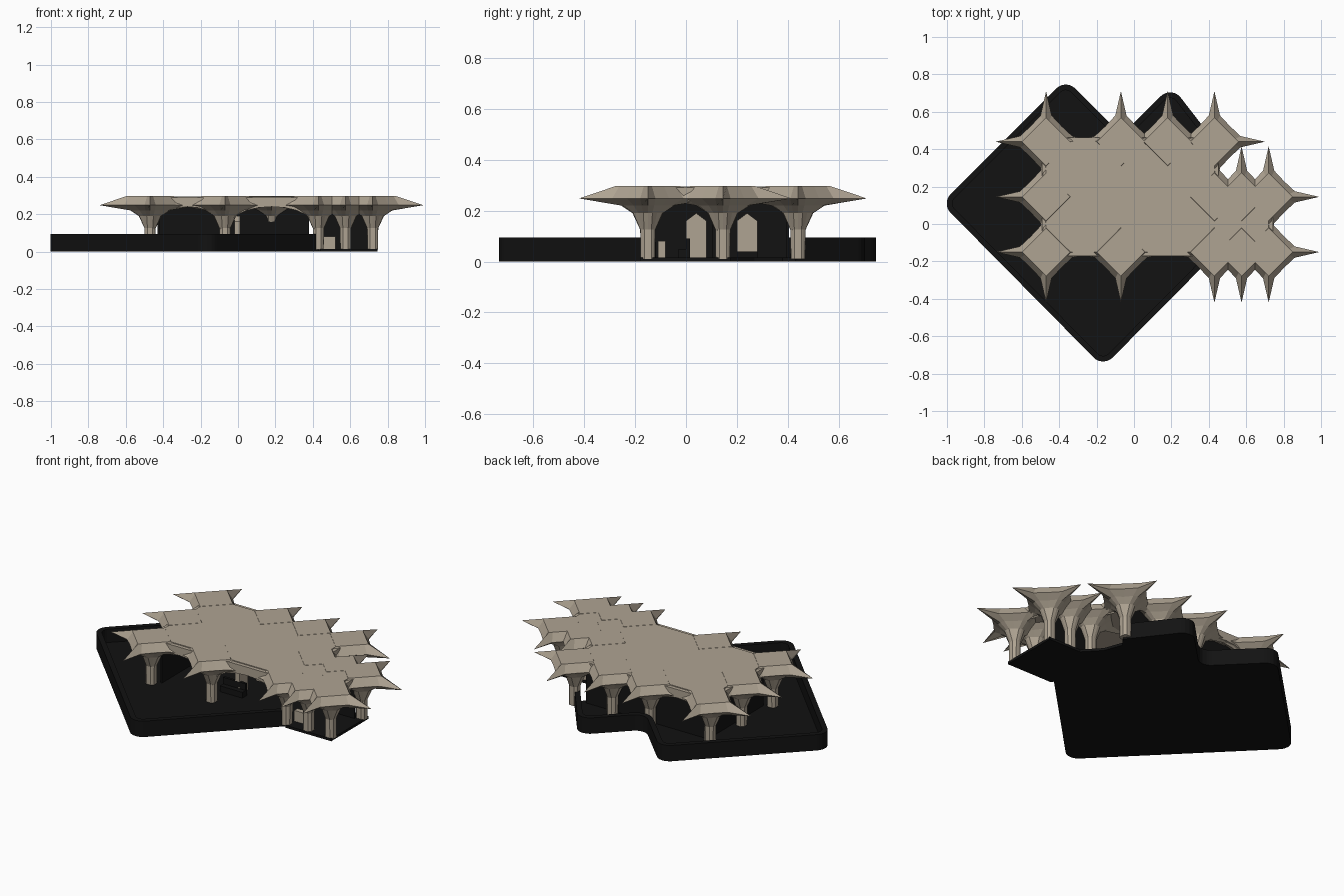
import bpy, bmesh, math
from mathutils import Vector

if "Cube" in bpy.data.objects:
    bpy.data.objects.remove(bpy.data.objects["Cube"])


def material(name, rgb):
    m = bpy.data.materials.new(name)
    m.diffuse_color = (*rgb, 1)
    m.use_nodes = True
    m.node_tree.nodes["Principled BSDF"].inputs["Base Color"].default_value = m.diffuse_color
    return m


STONE = material("stone", (0.43, 0.37, 0.29))
DARK = material("dark", (0.006, 0.006, 0.006))


def finish(name, bm, mat):
    bmesh.ops.recalc_face_normals(bm, faces=bm.faces)
    me = bpy.data.meshes.new(name)
    bm.to_mesh(me)
    bm.free()
    me.materials.append(mat)
    ob = bpy.data.objects.new(name, me)
    bpy.context.collection.objects.link(ob)
    return ob


def prism(name, pts, offset, mat):
    """Extrude a closed loop of 3D points along offset."""
    bm = bmesh.new()
    f = bm.faces.new([bm.verts.new(p) for p in pts])
    top = bmesh.ops.extrude_face_region(bm, geom=[f])["geom"]
    bmesh.ops.translate(bm, vec=offset, verts=[v for v in top if isinstance(v, bmesh.types.BMVert)])
    if not any(f2 for f2 in bm.faces if f2 == f):
        bm.faces.new([v for v in f.verts])
    return finish(name, bm, mat)


def slab(name, pts, z0, z1, mat):
    return prism(name, [(x, y, z0) for x, y in pts], (0, 0, z1 - z0), mat)


def box(name, x0, x1, y0, y1, z0, z1, mat):
    return slab(name, [(x0, y0), (x1, y0), (x1, y1), (x0, y1)], z0, z1, mat)


def rounded(pts, r, n=6):
    """Round the inner corners of an open path."""
    out = [Vector(pts[0])]
    for a, b, c in zip(pts, pts[1:], pts[2:]):
        a, b, c = Vector(a), Vector(b), Vector(c)
        u, v = (a - b).normalized(), (c - b).normalized()
        half = u.angle(v) / 2
        centre = b + (u + v).normalized() * (r / math.sin(half))
        p0, p1 = b + u * r / math.tan(half), b + v * r / math.tan(half)
        for i in range(n + 1):
            d = (p0.lerp(p1, i / n) - centre).normalized()
            out.append(centre + d * r)
    out.append(Vector(pts[-1]))
    return out


# Ground tray: thin floor and raised rim
path = rounded([(0.43, -0.165), (-0.165, -0.765), (-1.03, 0.11), (-0.365, 0.775),
                (-0.065, 0.475), (0.2, 0.74), (0.44, 0.43)], 0.07)
tail = [(0.40, 0.38), (0.44, 0.27), (0.53, 0.175), (0.745, 0.175), (0.745, -0.18), (0.44, -0.18)]
slab("ground_floor", [tuple(p) for p in path] + tail, 0, 0.015, DARK)
inner = []
for i, p in enumerate(path):
    d = (path[min(i + 1, len(path) - 1)] - path[max(i - 1, 0)]).normalized()
    inner.append(p + Vector((d.y, -d.x)) * 0.03)
slab("ground_rim", [tuple(p) for p in path] + [tuple(p) for p in reversed(inner)], 0, 0.095, DARK)

# Flat roof
X = (-0.47, -0.07, 0.18, 0.43, 0.575, 0.72)
F, M, B = -0.15, 0.145, 0.44
slab("roof", [(X[0], F), (X[5], F), (X[5], M), (X[3], M), (X[3], B), (X[0], B)], 0.245, 0.295, STONE)

# Perimeter columns in order around the building
ring = [(X[0], F), (X[1], F), (X[3], F), (X[4], F), (X[5], F), (X[5], M), (X[4], M),
        (X[3], M), (X[3], B), (X[2], B), (X[1], B), (X[0], B), (X[0], M)]


def star(tip, sx, sy, diag):
    """Four-pointed outline: tip, shoulder, diagonal, shoulder per quarter."""
    pts = []
    for q in range(4):
        a = q * math.pi / 2
        c, s = math.cos(a), math.sin(a)
        for x, y in ((tip, 0), (sx, sy), (diag, diag), (sy, sx)):
            pts.append((x * c - y * s, x * s + y * c))
    return pts


LEVELS = [(0.01, star(0.028, 0.028, 0.014, 0.022)),
          (0.125, star(0.03, 0.029, 0.014, 0.022)),
          (0.19, star(0.06, 0.057, 0.018, 0.036)),
          (0.22, star(0.105, 0.095, 0.025, 0.056)),
          (0.248, star(0.27, 0.14, 0.03, 0.083)),
          (0.296, star(0.128, 0.112, 0.016, 0.064))]


def column(x, y):
    bm = bmesh.new()
    rows = [[bm.verts.new((x + px, y + py, z)) for px, py in pts] for z, pts in LEVELS]
    for lo, hi in zip(rows, rows[1:]):
        for i in range(16):
            j = (i + 1) % 16
            bm.faces.new((lo[i], lo[j], hi[j], hi[i]))
    bm.faces.new(rows[0][::-1])
    bm.faces.new(rows[-1])
    finish("spiked_column", bm, STONE)


def arch(a, b):
    a, b = Vector(a), Vector(b)
    d = (b - a).normalized()
    n = Vector((-d.y, d.x))
    L = (b - a).length
    h = L / 2 - 0.022
    prof = [(0, 0.12), (0, 0.29), (L, 0.29), (L, 0.12)]
    for i in range(11):
        t = math.pi * i / 10
        prof.append((L / 2 + h * math.cos(t), 0.12 + 0.12 * math.sin(t) ** 0.85 if 0 < i < 10 else 0.12))
    start = a - n * 0.022
    pts = [(*(start + d * s), z) for s, z in prof]
    prism("edge_arch", pts, (n.x * 0.044, n.y * 0.044, 0), STONE)


for p, q in zip(ring, ring[1:] + ring[:1]):
    column(*p)
    arch(p, q)

# Dark glazed walls behind the columns
box("back_wall", -0.43, 0.38, 0.395, 0.405, 0.015, 0.245, DARK)
box("left_wall", -0.43, -0.42, -0.12, 0.40, 0.015, 0.245, DARK)
box("wing_wall", 0.40, 0.70, 0.105, 0.115, 0.015, 0.245, DARK)

# Interior partitions with pointed tops, counter and dark furniture
for y in (0.04, 0.24):
    prism("partition", [(-0.02, y - 0.04, 0.015), (-0.02, y + 0.04, 0.015), (-0.02, y + 0.04, 0.16),
                        (-0.02, y, 0.19), (-0.02, y - 0.04, 0.16)], (0.03, 0, 0), STONE)
box("counter", 0.45, 0.52, -0.11, -0.08, 0.015, 0.08, STONE)
box("bench_seat", -0.1, 0.05, -0.03, 0.0, 0.015, 0.05, DARK)
box("bench_back", -0.1, 0.05, 0.0, 0.015, 0.015, 0.09, DARK)
box("low_table", 0.1, 0.2, 0.2, 0.28, 0.015, 0.04, DARK)
